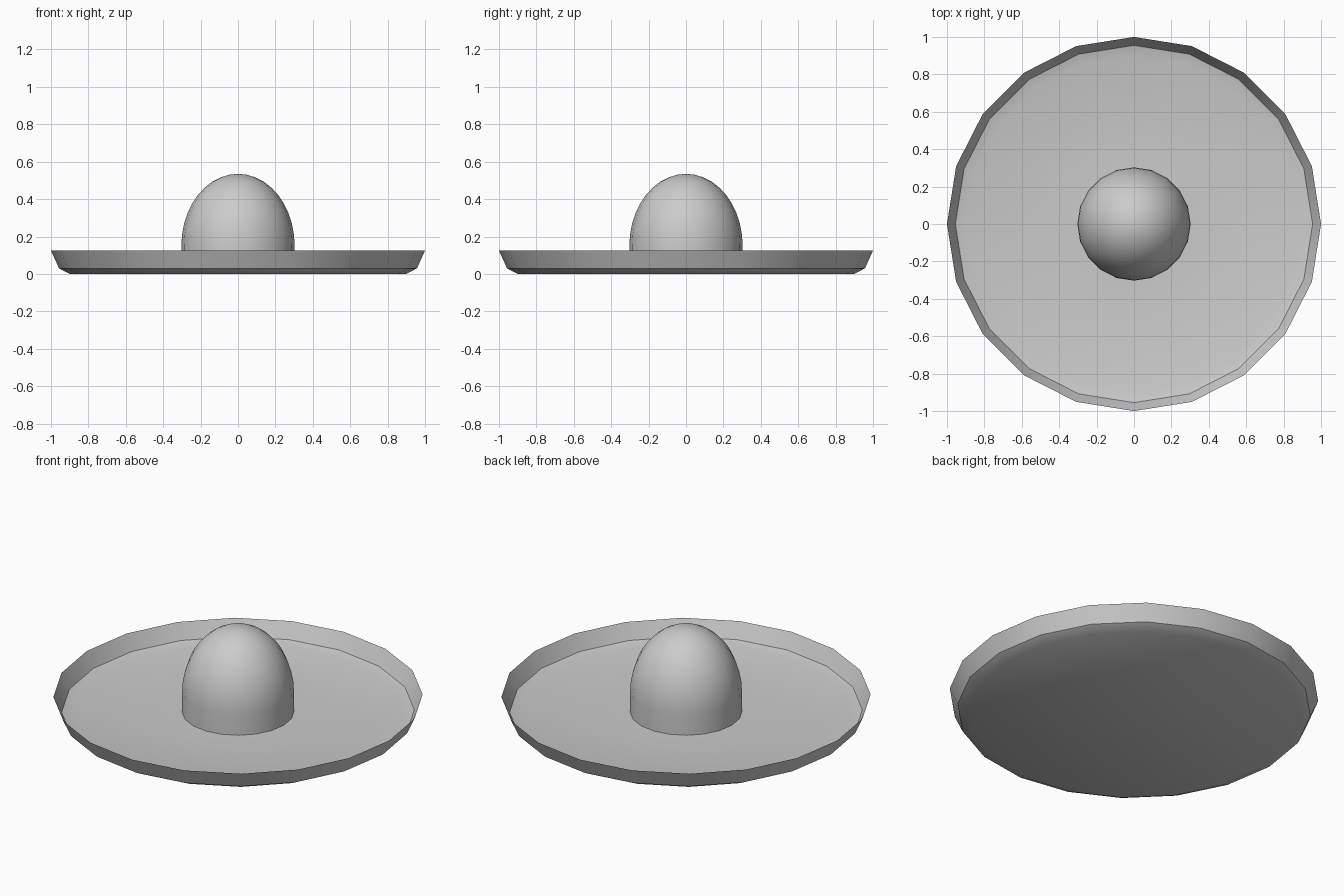
import bpy, bmesh, math

if "Cube" in bpy.data.objects:
    bpy.data.objects.remove(bpy.data.objects["Cube"])

SIDES = 20


def lathe(name, profile, sides=SIDES, angle=30):
    """Spin a (radius, z) profile around z; radius 0 makes a pole."""
    bm = bmesh.new()
    rings = []
    for r, z in profile:
        if r == 0:
            rings.append([bm.verts.new((0, 0, z))] * sides)
        else:
            rings.append([bm.verts.new((r * math.cos(math.tau * i / sides),
                                        r * math.sin(math.tau * i / sides), z))
                          for i in range(sides)])
    for a, b in zip(rings, rings[1:]):
        for i in range(sides):
            j = (i + 1) % sides
            bm.faces.new(list(dict.fromkeys((a[i], a[j], b[j], b[i]))))
    bmesh.ops.recalc_face_normals(bm, faces=bm.faces)
    mesh = bpy.data.meshes.new(name)
    bm.to_mesh(mesh)
    bm.free()
    obj = bpy.data.objects.new(name, mesh)
    bpy.context.collection.objects.link(obj)
    bpy.ops.object.select_all(action='DESELECT')
    obj.select_set(True)
    bpy.context.view_layer.objects.active = obj
    bpy.ops.object.shade_smooth_by_angle(angle=math.radians(angle))
    return obj


# Brim: thin dish with a soft bottom edge and an upturned knife-edge rim
lathe("brim", [(0, 0), (0.90, 0), (0.957, 0.03), (1.0, 0.125),
               (0.955, 0.034), (0.90, 0.02), (0.30, 0.03), (0, 0.03)])

# Crown: short straight wall topped with a tall half ellipsoid
R, BASE, TOP, STEPS = 0.303, 0.15, 0.535, 10
dome = [(R * math.cos(t), BASE + (TOP - BASE) * math.sin(t))
        for t in (math.pi / 2 * k / STEPS for k in range(STEPS))]
lathe("crown", [(R, 0.02)] + dome + [(0, TOP)])
